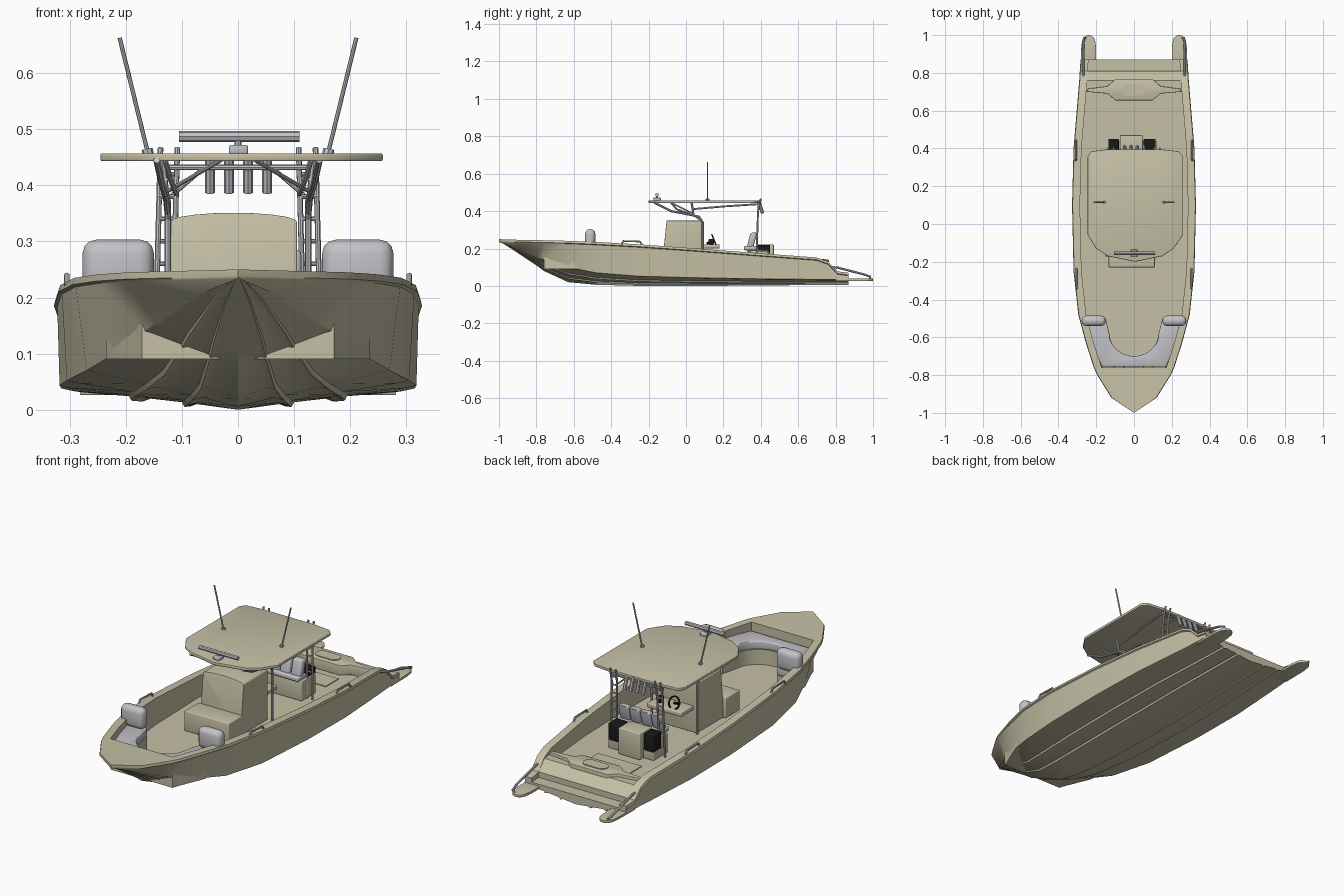
import bpy, bmesh, math
from mathutils import Vector

cube = bpy.data.objects.get("Cube")
if cube:
    bpy.data.objects.remove(cube)


def material(name, r, g, b):
    m = bpy.data.materials.new(name)
    m.use_nodes = True
    m.diffuse_color = (r, g, b, 1)
    m.node_tree.nodes["Principled BSDF"].inputs["Base Color"].default_value = (r, g, b, 1)
    return m


beige = material("beige gelcoat", .56, .53, .38)
grey = material("light grey", .54, .54, .57)
black = material("black", .01, .01, .01)
FLOOR = .09


def finish(name, bm, mat, bevel=0):
    bmesh.ops.recalc_face_normals(bm, faces=bm.faces)
    mesh = bpy.data.meshes.new(name)
    bm.to_mesh(mesh)
    bm.free()
    ob = bpy.data.objects.new(name, mesh)
    bpy.context.collection.objects.link(ob)
    mesh.materials.append(mat)
    if bevel:
        mod = ob.modifiers.new("rounding", "BEVEL")
        mod.width, mod.segments = bevel, 3
    return ob


def prism(name, outline, low, high, mat, axis="z", bevel=0):
    """Extrude an outline along z, or an x-z outline along y."""
    bm = bmesh.new()
    place = (lambda a, b, h: (a, b, h)) if axis == "z" else (lambda a, b, h: (a, h, b))
    face = bm.faces.new([bm.verts.new(place(a, b, low)) for a, b in outline])
    new = bmesh.ops.extrude_face_region(bm, geom=[face])["geom"]
    shift = Vector(place(0, 0, high - low))
    bmesh.ops.translate(bm, verts=[v for v in new if isinstance(v, bmesh.types.BMVert)], vec=shift)
    return finish(name, bm, mat, bevel)


def box(name, xs, ys, zs, mat, bevel=0):
    corners = [(xs[0], ys[0]), (xs[1], ys[0]), (xs[1], ys[1]), (xs[0], ys[1])]
    return prism(name, corners, zs[0], zs[1], mat, bevel=bevel)


def tube(name, points, radius, mat=grey):
    curve = bpy.data.curves.new(name, "CURVE")
    curve.dimensions = "3D"
    curve.bevel_depth, curve.bevel_resolution = radius, 2
    curve.use_fill_caps = True
    spline = curve.splines.new("POLY")
    spline.points.add(len(points) - 1)
    for p, co in zip(spline.points, points):
        p.co = (*co, 1)
    curve.materials.append(mat)
    ob = bpy.data.objects.new(name, curve)
    bpy.context.collection.objects.link(ob)
    return ob


def arc(cx, cy, rx, ry, start, end, n=12):
    angles = [math.radians(start + (end - start) * i / n) for i in range(n + 1)]
    return [(cx + rx * math.cos(a), cy + ry * math.sin(a)) for a in angles]


# Hull stations: y, half beam, sheer height, chine x, chine z, keel z
stations = [
    (-1, 0, .25, 0, .243, .24), (-.92, .12, .247, .07, .205, .19),
    (-.8, .195, .245, .145, .155, .11), (-.76, .213, .244, .165, .14, .08),
    (-.63, .255, .241, .22, .1, .02), (-.48, .295, .235, .27, .07, .006),
    (-.25, .32, .222, .305, .052, 0), (.1, .328, .197, .318, .043, 0),
    (.4, .32, .174, .315, .038, .002), (.7, .295, .152, .293, .035, .005),
    (.76, .29, .13, .288, .035, .005), (.81, .287, .078, .285, .035, .005),
    (.87, .283, .07, .281, .035, .005)]


def section(station, floor):
    y, w, sheer, cx, cz, kz = station
    pts = [(0, kz)]
    drop = .008 * min(1, cx / .25)
    for t in (.3, .6):  # spray strakes
        for dt, d in ((-.06, 0), (0, drop), (.015, 0)):
            k = t + dt
            pts.append((cx * k, kz + (cz - kz) * k - d))
    inner = max(w - .042, w * .8)
    lip = min(.006, w)
    pts += [(cx * .93, cz - drop * .6), (cx, cz), (w - lip, sheer - .016), (w, sheer - .012),
            (w - lip / 2, sheer), (inner, sheer), (inner, min(floor, sheer)), (0, min(floor, sheer))]
    return [(x, y, z) for x, z in pts]


# Each step in the deck repeats its station at two floor heights
steps = {-.76: (1, FLOOR), .7: (FLOOR, .125), .81: (.125, .05)}
bm = bmesh.new()
rings, floor = [], 1
for st in stations:
    for floor in steps.get(st[0], (floor,)):
        rings.append([bm.verts.new(p) for p in section(st, floor)])
for a, b in zip(rings, rings[1:]):
    for i in range(len(a) - 1):
        bm.faces.new((a[i], a[i + 1], b[i + 1], b[i]))
bm.faces.new(rings[-1])
bmesh.ops.remove_doubles(bm, verts=bm.verts, dist=.0002)
hull = finish("hull", bm, beige)
hull.modifiers.new("mirror", "MIRROR")

# Bow lounge: base and cushion share a U outline
lounge = [(.245, -.5), (.235, -.6), (.17, -.755), (-.17, -.755), (-.235, -.6), (-.245, -.5), (-.15, -.5)]
lounge += arc(0, -.58, .13, .12, 180, 360) + [(.15, -.5)]
prism("bow_lounge_base", lounge, FLOOR, .165, beige)
prism("bow_lounge_cushion", lounge, .165, .205, grey, bevel=.006)

# Centre console with arched top and raked front
front = [(-.12, FLOOR), (.105, FLOOR), (.105, .335)] + arc(-.008, .335, .113, .016, 15, 165, 8) + [(-.12, .335)]
console = prism("console", front, -.13, .085, beige, "y", .004)
for v in console.data.vertices:
    if v.co.y < 0:
        v.co.y += (v.co.z - FLOOR) * .1
box("console_front_seat", (-.135, .11), (-.23, -.12), (FLOOR, .19), beige, .004)
box("helm_shelf", (-.1, .09), (.08, .18), (.2, .222), beige, .004)
wheel = [(x, .15 + (z - .245) * -.4, z) for x, z in arc(-.04, .245, .028, .028, 0, 360, 20)]
tube("steering_wheel", wheel, .004, black)
tube("steering_column", [(-.04, .11, .225), (-.04, .15, .245)], .006, black)
box("throttle", (.035, .06), (.12, .15), (.222, .25), black, .004)

# Leaning post with seats, cooler and side lockers
box("leaning_post_base", (-.13, .12), (.33, .44), (FLOOR, .19), beige, .004)
box("cooler", (-.075, .045), (.375, .47), (FLOOR, .222), beige, .005)
box("right_locker", (-.135, -.08), (.385, .45), (.135, .22), black, .006)
box("left_locker", (.05, .115), (.385, .45), (.135, .22), black, .006)
box("seat_cushion", (-.125, .115), (.31, .375), (.19, .213), grey, .007)
for i in range(4):
    x = -.122 + i * .06
    back = box("seat_back", (x, x + .055), (.335, .37), (.205, .285), grey, .01)
    for v in back.data.vertices:
        v.co.y += (v.co.z - .245) * .25

# Hard top
roof = [(-.245, -.06), (-.2, -.13), (-.14, -.17), (.005, -.2), (.15, -.17), (.21, -.13), (.258, -.06),
        (.258, .36), (.235, .385), (.15, .395), (-.14, .395), (-.225, .385), (-.245, .36)]
prism("hard_top", roof, .443, .457, beige, bevel=.003)

# Radar bar
tube("radar_bar", [(-.105, -.155, .487), (.11, -.155, .487)], .01)
box("radar_pedestal", (-.016, .018), (-.175, -.135), (.455, .472), grey, .004)
tube("radar_neck", [(0, -.155, .47), (0, -.155, .485)], .006)

# Rod holders along the rear rail
tube("rear_top_rail", [(-.145, .385, .432), (.145, .385, .432)], .005)
for i in range(4):
    x = -.05 + i * .034
    tube("rod_holder", [(x, .41, .387), (x, .39, .45)], .009)

for s, side in ((-1, "right"), (1, "left")):
    def sided(name, points, radius, mat=grey):
        return tube(side + "_" + name, [(s * x, y, z) for x, y, z in points], radius, mat)

    # Antennas
    sided("antenna", [(.16, .115, .455), (.211, .115, .663)], .0038)
    sided("antenna_base", [(.16, .115, .455), (.162, .115, .465)], .01)
    # Hard top frame
    sided("front_leg", [(.125, .09, FLOOR), (.125, .09, .34), (.125, .07, .37), (.13, 0, .385),
                        (.135, -.08, .4), (.145, -.17, .445)], .006)
    sided("middle_leg", [(.125, .085, .35), (.128, .04, .38), (.135, .03, .445)], .006)
    sided("front_brace", [(.11, .02, .385), (.12, -.05, .41), (.13, -.08, .445)], .005)
    sided("roof_side_rail", [(.13, .03, .41), (.135, .2, .425), (.14, .385, .437)], .005)
    sided("rear_brace", [(.12, .385, .38), (.06, .385, .432)], .004)
    sided("roof_cross_brace", [(.125, .03, .39), (.03, -.08, .445)], .004)
    for x in (.11, .14):
        sided("ladder_post", [(x + .008, .375, FLOOR), (x, .385, .4), (x - .002, .4, .467)], .005)
    for i in range(6):
        z = .22 + i * .04
        sided("ladder_rung", [(.113, .383, z), (.144, .383, z)], .004)
    # Lounge backrests
    box(side + "_backrest", sorted((s * .15, s * .277)), (-.54, -.485), (.2, .303), grey, .024)
    # Gunwale grab rails
    for y, w, z in ((-.29, .305, .222), (.39, .308, .173)):
        sided("grab_rail", [(w, y - .055, z), (w, y - .045, z + .018), (w, y + .045, z + .015),
                            (w, y + .055, z - .005)], .005)
    # Stern platform wings and rails
    wing = [(.2, .8), (.282, .8), (.28, .93)] + arc(.24, .96, .036, .04, 0, 180, 8) + [(.2, .93)]
    prism(side + "_stern_wing", [(s * x, y) for x, y in wing], .026, .04, beige, bevel=.003)
    sided("stern_rail", [(.268, .78, .1), (.268, .81, .098), (.268, .95, .062), (.265, .985, .05),
                         (.255, .985, .035)], .006)

# Transom hatch and deck panels
hatch = [(-.25, .7), (-.14, .69), (-.1, .655), (.1, .655), (.14, .69), (.25, .7),
         (.25, .715), (.14, .73), (.1, .765), (-.1, .765), (-.14, .73), (-.25, .715)]
prism("transom_hatch", hatch, FLOOR, .14, beige, bevel=.003)
oval = arc(.035, .71, .03, .03, -90, 90, 8) + arc(-.035, .71, .03, .03, 90, 270, 8)
prism("hatch_lid", oval, .139, .144, beige)
box("aft_deck_panel", (-.12, .12), (.52, .62), (FLOOR, FLOOR + .004), beige)

# Smooth shading with crisp edges
bpy.ops.object.select_all(action="DESELECT")
for ob in bpy.context.scene.objects:
    if ob.type in {"MESH", "CURVE"}:
        ob.select_set(True)
        bpy.context.view_layer.objects.active = ob
bpy.ops.object.convert(target="MESH")
bpy.ops.object.shade_smooth_by_angle(angle=math.radians(30))
